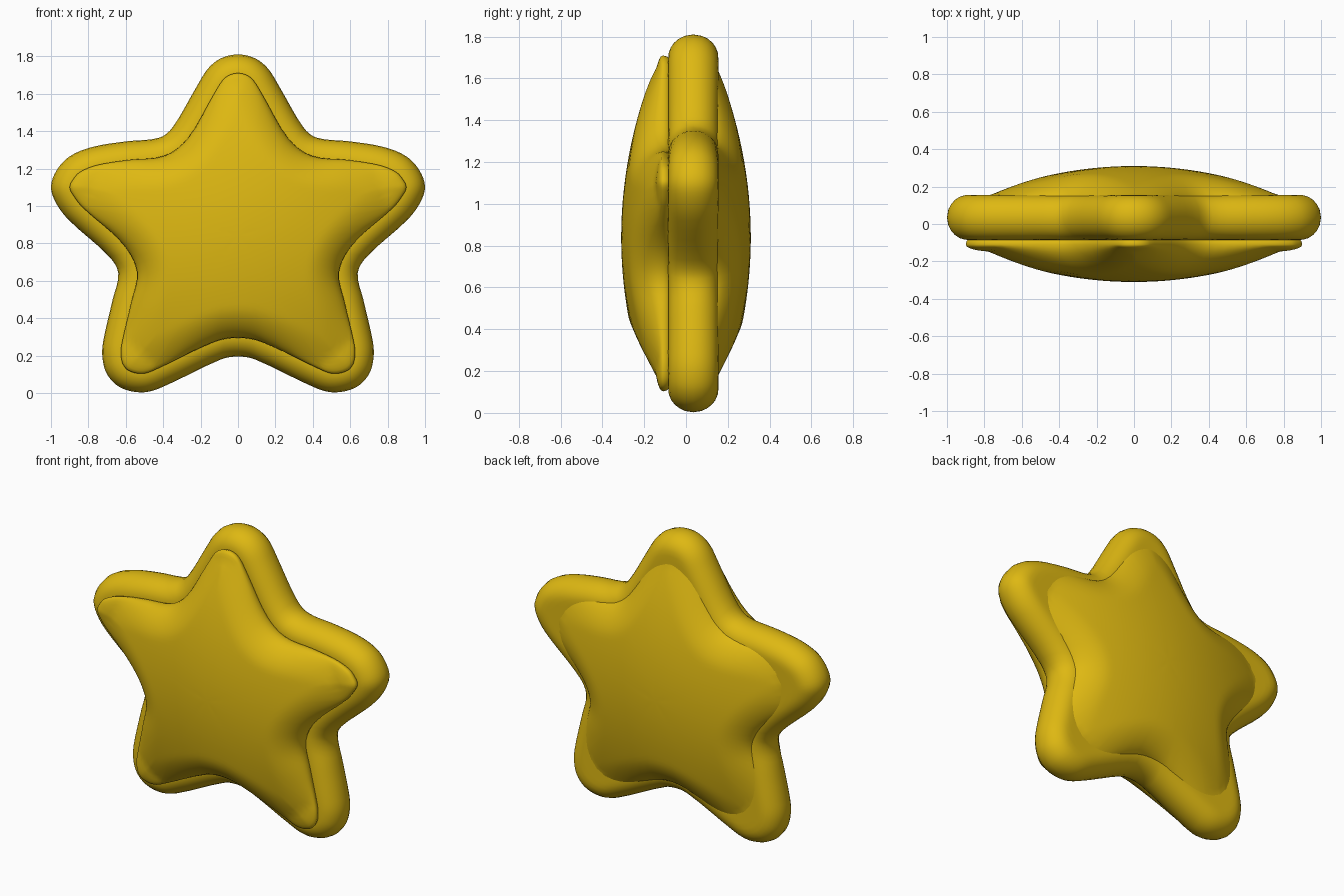
import bpy, bmesh, math
from mathutils import Vector
from mathutils.geometry import interpolate_bezier, intersect_point_line

cube = bpy.data.objects.get("Cube")
if cube:
    bpy.data.objects.remove(cube, do_unlink=True)

gold = bpy.data.materials.new("golden_yellow")
gold.use_nodes = True
color = (0.73, 0.48, 0.006, 1)
gold.diffuse_color = color
gold.node_tree.nodes["Principled BSDF"].inputs["Base Color"].default_value = color

CENTER = Vector((0, 0.84))
RINGS = 22

# Right half of the rounded star outline, from top tip to bottom notch
half = [(0, 1.81), (.09, 1.79), (.16, 1.735), (.22, 1.64), (.35, 1.42), (.42, 1.365),
        (.6, 1.345), (.78, 1.315), (.9, 1.265), (.97, 1.19), (1, 1.1), (.97, 1.01),
        (.9, .92), (.69, .73), (.64, .64), (.67, .5), (.72, .28), (.725, .19),
        (.7, .1), (.63, .03), (.52, .003), (.42, .025), (.09, .18), (0, .195)]
star = [Vector(p) for p in half] + [Vector((-x, z)) for x, z in half[-2:0:-1]]


def tangent(pts, i):
    return (pts[(i + 1) % len(pts)] - pts[i - 1]).normalized()


def outline(inset):
    """Star outline moved inward, then smoothed with bezier segments."""
    pts = []
    for i, p in enumerate(star):
        t = tangent(star, i)
        pts.append(p + Vector((t.y, -t.x)) * inset * (1 if t.length else 0))
    smooth = []
    for i, p in enumerate(pts):
        j = (i + 1) % len(pts)
        q = pts[j]
        reach = (q - p).length / 3
        seg = interpolate_bezier(p, p + tangent(pts, i) * reach,
                                 q - tangent(pts, j) * reach, q, 5)
        smooth += [Vector(v[:2]) for v in seg[:-1]]
    return smooth


def edge_distance(p, loop):
    best = 9
    for i, b in enumerate(loop):
        hit, f = intersect_point_line(p, loop[i - 1], b)
        f = min(max(f, 0), 1)
        best = min(best, (p - loop[i - 1].lerp(b, f)).length)
    return best


def bulge(distance, width):
    u = min(distance / width, 1)
    return math.sqrt(max(0, 1 - (1 - u) ** 2))


def pillow(name, inset, middle, front, back):
    """Puffy star; front and back are (height function, rounding width)."""
    loop = outline(inset)
    count = len(loop)
    bm = bmesh.new()
    front_rings, back_rings = [], []
    for k in range(RINGS):
        scale = 1 - (k / RINGS) ** 1.6
        ring_f, ring_b = [], []
        for p in loop:
            q = CENTER + (p - CENTER) * scale
            d = edge_distance(q, loop) if k else 0
            r = (q - CENTER).length
            yf = middle - front[0](r) * bulge(d, front[1])
            yb = middle + back[0](r) * bulge(d, back[1])
            vf = bm.verts.new((q.x, yf, q.y))
            ring_f.append(vf)
            ring_b.append(bm.verts.new((q.x, yb, q.y)) if k else vf)
        front_rings.append(ring_f)
        back_rings.append(ring_b)
    # Skin the rings and close each face at the centre
    for rings, (height, _), sign in ((front_rings, front, -1), (back_rings, back, 1)):
        tip = bm.verts.new((0, middle + sign * height(0), CENTER.y))
        for i in range(count):
            for a, b in zip(rings, rings[1:]):
                bm.faces.new((a[i - 1], a[i], b[i], b[i - 1]))
            bm.faces.new((rings[-1][i - 1], rings[-1][i], tip))
    bmesh.ops.recalc_face_normals(bm, faces=bm.faces)
    mesh = bpy.data.meshes.new(name)
    bm.to_mesh(mesh)
    bm.free()
    mesh.materials.append(gold)
    mesh.shade_smooth()
    obj = bpy.data.objects.new(name, mesh)
    bpy.context.collection.objects.link(obj)
    return obj


def dome(middle):
    return lambda r: max(0.04, 0.31 - 0.24 * r * r - middle)


def flat(height):
    return lambda r: height


# Thick rounded rim between two domed cushions
pillow("star_rim", 0, 0.035, (flat(0.12), 0.11), (flat(0.12), 0.11))
pillow("front_cushion", 0.1, -0.11, (dome(0.11), 0.17), (flat(0.04), 0.04))
pillow("back_cushion", 0.07, 0.115, (flat(0.04), 0.04), (dome(0.115), 0.18))
